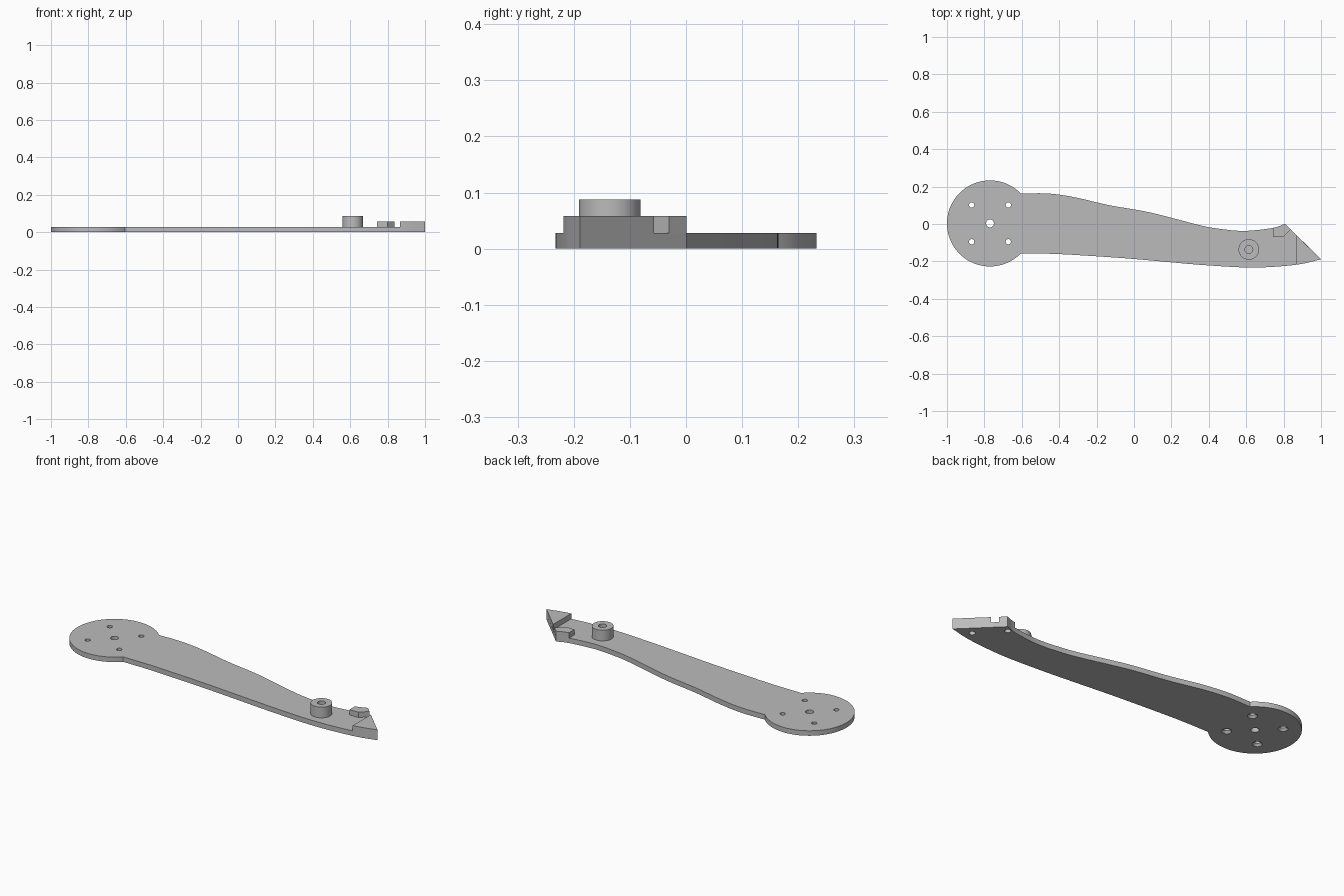
import bpy, bmesh, math
from mathutils import Vector

cube = bpy.data.objects.get("Cube")
if cube:
    bpy.data.objects.remove(cube, do_unlink=True)

PLATE_TOP, BLOCK_TOP, BOSS_TOP = 0.028, 0.058, 0.088
DISC, DISC_R = Vector((-0.77, 0.003)), 0.23

grey = bpy.data.materials.new("plain grey")
grey.use_nodes = True
grey.diffuse_color = (0.5, 0.5, 0.5, 1)
grey.node_tree.nodes["Principled BSDF"].inputs["Base Color"].default_value = grey.diffuse_color


def make_object(name, bm):
    bmesh.ops.recalc_face_normals(bm, faces=bm.faces)
    mesh = bpy.data.meshes.new(name)
    bm.to_mesh(mesh)
    bm.free()
    mesh.materials.append(grey)
    obj = bpy.data.objects.new(name, mesh)
    bpy.context.collection.objects.link(obj)
    return obj


def smooth(obj):
    bpy.ops.object.select_all(action='DESELECT')
    obj.select_set(True)
    bpy.context.view_layer.objects.active = obj
    bpy.ops.object.shade_smooth_by_angle(angle=math.radians(30))


def extrude_outline(name, outline, z0, z1):
    bm = bmesh.new()
    face = bm.faces.new([bm.verts.new((x, y, z0)) for x, y in outline])
    result = bmesh.ops.extrude_face_region(bm, geom=[face], use_keep_orig=True)
    top = [v for v in result["geom"] if isinstance(v, bmesh.types.BMVert)]
    bmesh.ops.translate(bm, verts=top, vec=(0, 0, z1 - z0))
    return make_object(name, bm)


def spline(points, steps=6):
    """Smooth path through the control points."""
    p = [Vector(q) for q in points]
    p = [2 * p[0] - p[1]] + p + [2 * p[-1] - p[-2]]
    path = []
    for a, b, c, d in zip(p, p[1:], p[2:], p[3:]):
        for i in range(steps):
            t = i / steps
            path.append(0.5 * (2 * b + (c - a) * t + (2 * a - 5 * b + 4 * c - d) * t * t
                               + (3 * b - a - 3 * c + d) * t ** 3))
    return path + [p[-2]]


def lathe(bm, centre, profile, segments=32, closed=False):
    """Turn (radius, z) pairs round a vertical axis; caps the ends unless closed."""
    rings = []
    for r, z in profile:
        angles = [math.tau * i / segments for i in range(segments)]
        rings.append([bm.verts.new((centre[0] + r * math.cos(a), centre[1] + r * math.sin(a), z))
                      for a in angles])
    pairs = list(zip(rings, rings[1:]))
    if closed:
        pairs.append((rings[-1], rings[0]))
    else:
        bm.faces.new(rings[0])
        bm.faces.new(rings[-1])
    for low, high in pairs:
        for i in range(segments):
            j = (i + 1) % segments
            bm.faces.new((low[i], low[j], high[j], high[i]))


# Outline of the arm: back edge, front edge and the round mounting end
back = spline([(-0.605, 0.163), (-0.46, 0.163), (-0.317, 0.143), (-0.13, 0.1), (0.085, 0.062),
               (0.35, -0.006), (0.46, -0.026), (0.59, -0.037), (0.742, -0.021), (0.808, 0.001)])
front = spline([(-0.605, -0.158), (-0.42, -0.16), (-0.18, -0.174), (0.0, -0.187), (0.2, -0.205),
                (0.405, -0.222), (0.645, -0.233), (0.866, -0.218), (1.0, -0.189)])
start = math.radians(44.2)
arc = []
for i in range(1, 64):
    a = start + (math.tau - 2 * start) * i / 64
    arc.append(DISC + DISC_R * Vector((math.cos(a), math.sin(a))))
plate = extrude_outline("arm_plate", back[::-1] + arc + front, 0, PLATE_TOP)

# Holes: centre, four countersunk screws, two pin holes under the raised blocks
bm = bmesh.new()
lathe(bm, DISC, [(0.021, -0.02), (0.021, 0.05)])
for sx in (-1, 1):
    for sy in (-1, 1):
        lathe(bm, DISC + 0.098 * Vector((sx, sy)),
              [(0.025, -0.01), (0.025, 0), (0.014, 0.012), (0.014, 0.05)])
for pin in ((0.9, -0.16), (0.78, -0.032)):
    lathe(bm, pin, [(0.016, -0.02), (0.016, 0.05)])
cutter = make_object("hole_cutter", bm)
cutter.hide_render = True
cut = plate.modifiers.new("holes", 'BOOLEAN')
cut.operation, cut.solver, cut.object = 'DIFFERENCE', 'EXACT', cutter
bpy.ops.object.select_all(action='DESELECT')
plate.select_set(True)
bpy.context.view_layer.objects.active = plate
bpy.ops.object.modifier_apply(modifier=cut.name)
bpy.data.objects.remove(cutter, do_unlink=True)
smooth(plate)

# Raised tip and small corner block, with a slot between them
tip_edge = [p for p in front if p.x > 0.8659]
smooth(extrude_outline("tip_block", tip_edge + [(0.866, -0.057)], PLATE_TOP, BLOCK_TOP))
corner_edge = [p for p in back if p.x > 0.7419]
smooth(extrude_outline("corner_block",
                       [(0.742, -0.07), (0.798, -0.07), (0.838, -0.03)] + corner_edge[::-1],
                       PLATE_TOP, BLOCK_TOP))

# Hollow round boss
bm = bmesh.new()
lathe(bm, (0.614, -0.136), [(0.055, PLATE_TOP), (0.055, BOSS_TOP), (0.021, BOSS_TOP),
                            (0.021, PLATE_TOP)], 48, closed=True)
smooth(make_object("round_boss", bm))
